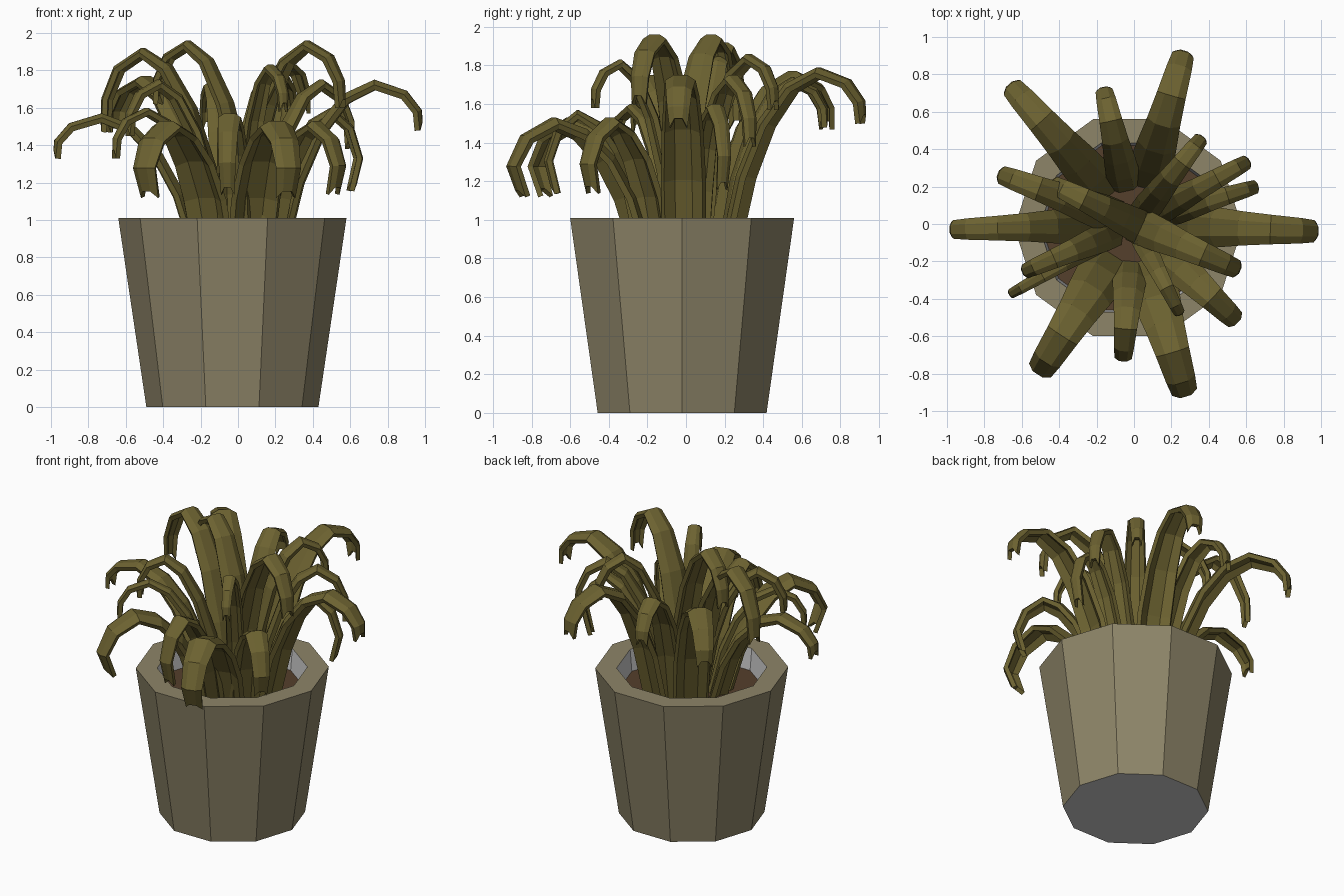
import bpy, bmesh, math
from mathutils import Vector

if "Cube" in bpy.data.objects:
    bpy.data.objects.remove(bpy.data.objects["Cube"])

CX, CY, SIDES = -0.03, -0.02, 10
SOIL_Z = 0.86


def material(name, rgb):
    m = bpy.data.materials.new(name)
    m.diffuse_color = (*rgb, 1)
    m.use_nodes = True
    m.node_tree.nodes["Principled BSDF"].inputs["Base Color"].default_value = m.diffuse_color
    return m


def make(name, verts, faces, mat=None):
    me = bpy.data.meshes.new(name)
    me.from_pydata(verts, [], faces)
    ob = bpy.data.objects.new(name, me)
    bpy.context.collection.objects.link(ob)
    if mat:
        me.materials.append(mat)
    return ob


def lathe(name, profile, mat=None, cap=False):
    """Ten-sided surface through (radius, z) rings, optionally a flat disc."""
    verts = [(CX + r * math.cos(math.tau * i / SIDES), CY + r * math.sin(math.tau * i / SIDES), z)
             for r, z in profile for i in range(SIDES)]
    faces = [(k * SIDES + i, k * SIDES + (i + 1) % SIDES,
              (k + 1) * SIDES + (i + 1) % SIDES, (k + 1) * SIDES + i)
             for k in range(len(profile) - 1) for i in range(SIDES)]
    if cap:
        faces.append(tuple(range(SIDES)))
    return make(name, verts, faces, mat)


clay = material("clay", (0.27, 0.235, 0.14))
earth = material("earth", (0.09, 0.05, 0.025))
green = material("olive_leaf", (0.15, 0.122, 0.03))

# Pot: coloured outside and rim, plain grey inside and underside
lathe("pot_outside", [(0.46, 0), (0.61, 1.01), (0.475, 1.01)], clay)
lathe("pot_inside", [(0.475, 1.01), (0.46, SOIL_Z - 0.02)])
base = lathe("pot_underside", [(0.46, 0)], None, True)
base.data.flip_normals()
lathe("soil", [(0.462, SOIL_Z)], earth, True)

# Arching path: outward fraction, then rise fraction / droop fraction
OUT = (0, 0.11, 0.26, 0.45, 0.67, 0.89, 0.99, 1.0)
RISE = (0, 0.40, 0.70, 0.91, 1.0)
DROOP = (0.22, 0.60, 1.0)
WIDTH = (1.25, 1.3, 1.2, 1.02, 0.88, 0.76, 0.66, 0.52)
# Cross-section: (sideways in half-widths, sag in half-widths)
SECTION = ((-1, -0.35), (-0.45, 0), (0.45, 0), (1, -0.35))


def leaf(name, tip, peak, tip_z, width, start, curl=0.0):
    tip = Vector((*tip, 0))
    d = tip.normalized()
    side = Vector((-d.y, d.x, 0))
    reach = tip.length
    path = []
    for k, u in enumerate(OUT):
        z = SOIL_Z + (peak - SOIL_Z) * RISE[k] if k < 5 else peak - (peak - tip_z) * DROOP[k - 5]
        p = d * (start + (reach - start) * u)
        p.z = z
        path.append(p)
    path[-1] -= d * curl
    verts, faces, n = [], [], len(path)
    for k, p in enumerate(path):
        t = (path[min(k + 1, n - 1)] - path[max(k - 1, 0)]).normalized()
        up = t.cross(side)
        h = width * WIDTH[k] / 2
        top = [p + side * (s * h) + up * (g * h) for s, g in SECTION]
        low = [p + side * (s * h * 0.85) + up * (g * h - 0.028) for s, g in reversed(SECTION)]
        if k == n - 1:  # ragged tip: middle cut back between the two sides
            for ring in (top, low):
                for i in (1, 2):
                    ring[i] = ring[i] - t * 0.045
        verts += top + low
    for k in range(n - 1):
        for i in range(8):
            j = (i + 1) % 8
            faces.append((k * 8 + i, k * 8 + j, k * 8 + 8 + j, k * 8 + 8 + i))
    e = (n - 1) * 8
    for o in (0, e):
        faces += [(o + i, o + i + 1, o + 6 - i, o + 7 - i) for i in range(3)]
    ob = make(name, verts, faces, green)
    bm = bmesh.new()
    bm.from_mesh(ob.data)
    bmesh.ops.recalc_face_normals(bm, faces=bm.faces)
    bm.to_mesh(ob.data)
    bm.free()


# Leaves: tip (x, y), peak height, tip height, width, root distance, inward curl
LEAVES = [
    ((0.99, -0.04), 1.75, 1.48, 0.18, 0.20),
    ((-0.99, -0.03), 1.57, 1.33, 0.15, 0.20),
    ((0.27, 0.93), 1.79, 1.50, 0.18, 0.20),
    ((-0.67, 0.75), 1.77, 1.47, 0.18, 0.20),
    ((-0.165, 0.735), 1.74, 1.48, 0.14, 0.18),
    ((0.28, -0.93), 1.53, 1.11, 0.21, 0.20, 0.07),
    ((-0.52, -0.81), 1.53, 1.11, 0.21, 0.20, 0.07),
    ((-0.06, -0.74), 1.57, 1.13, 0.14, 0.20, 0.05),
    ((0.56, -0.53), 1.53, 1.13, 0.16, 0.18, 0.05),
    ((-0.73, 0.27), 1.92, 1.47, 0.15, 0.06),
    ((-0.45, 0.22), 1.96, 1.62, 0.14, -0.12),
    ((-0.60, -0.26), 1.75, 1.45, 0.12, 0.08),
    ((-0.67, -0.38), 1.60, 1.33, 0.08, 0.14),
    ((0.37, 0.47), 1.86, 1.57, 0.12, 0.04),
    ((0.62, 0.34), 1.75, 1.38, 0.12, 0.10),
    ((0.67, 0.205), 1.60, 1.15, 0.11, 0.16, 0.05),
    ((0.57, -0.25), 1.96, 1.60, 0.15, -0.04),
    ((0.25, -0.49), 1.83, 1.58, 0.09, 0.04),
]
for i, spec in enumerate(LEAVES):
    leaf(f"leaf_{i + 1}", *spec)
